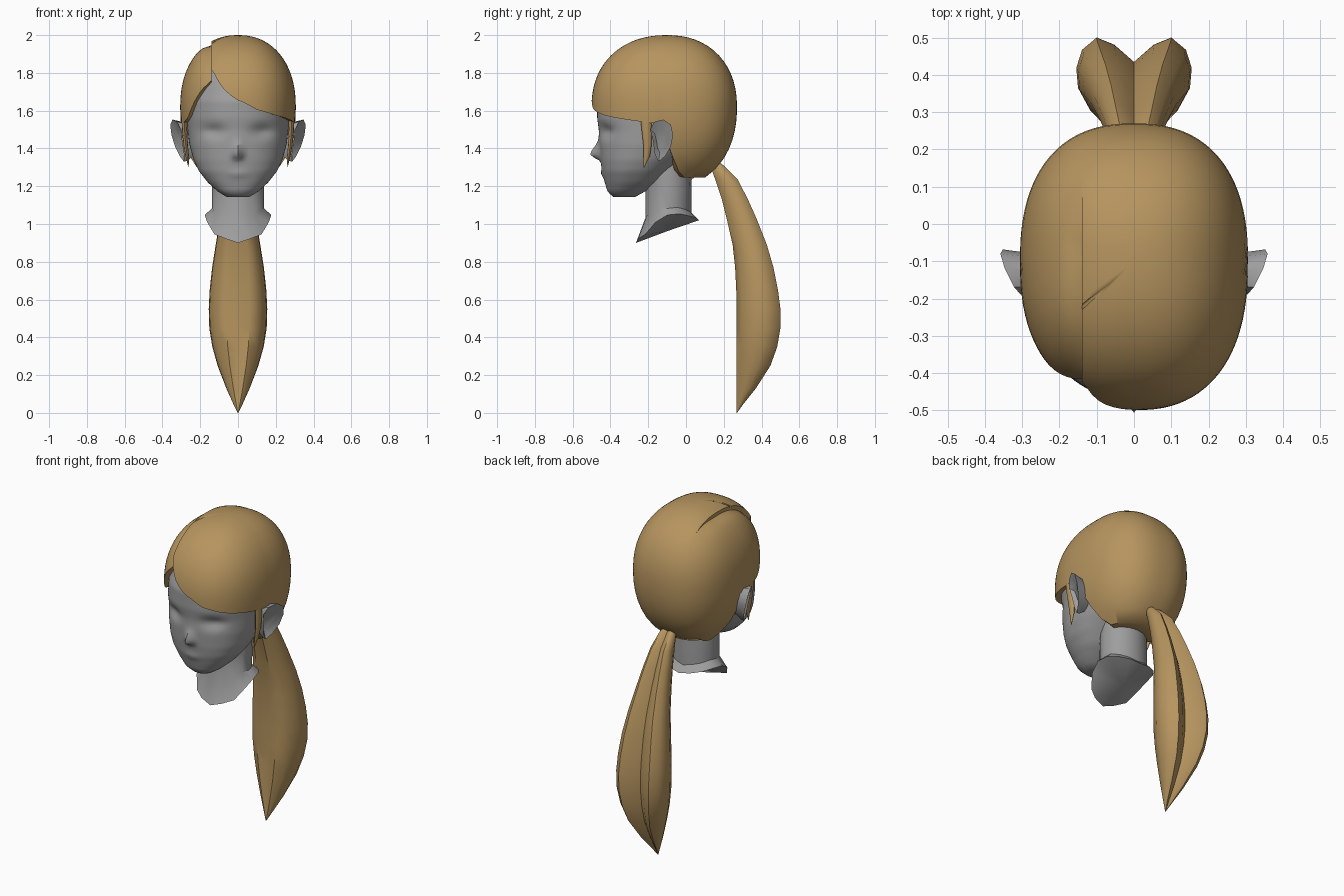
import bpy, bmesh, math
from math import sin, cos, pi, exp
from mathutils import Vector

if "Cube" in bpy.data.objects:
    bpy.data.objects.remove(bpy.data.objects["Cube"])


def material(name, rgb):
    m = bpy.data.materials.new(name)
    m.diffuse_color = (*rgb, 1)
    m.use_nodes = True
    m.node_tree.nodes["Principled BSDF"].inputs["Base Color"].default_value = m.diffuse_color
    return m


SKIN = material("grey skin", (0.34, 0.34, 0.34))
HAIR = material("golden brown hair", (0.47, 0.30, 0.115))


def finish(bm, name, mat, angle=45):
    bmesh.ops.recalc_face_normals(bm, faces=bm.faces[:])
    me = bpy.data.meshes.new(name)
    bm.to_mesh(me)
    bm.free()
    me.materials.append(mat)
    ob = bpy.data.objects.new(name, me)
    bpy.context.collection.objects.link(ob)
    bpy.ops.object.select_all(action='DESELECT')
    ob.select_set(True)
    bpy.context.view_layer.objects.active = ob
    bpy.ops.object.shade_smooth_by_angle(angle=math.radians(angle))
    return ob


def skin_rings(rings, start=True, end=True):
    """Bridge closed rings of points, optionally capping the ends."""
    bm = bmesh.new()
    vs = [[bm.verts.new(p) for p in r] for r in rings]
    n = len(vs[0])
    for a, b in zip(vs, vs[1:]):
        for i in range(n):
            j = (i + 1) % n
            bm.faces.new((a[i], a[j], b[j], b[i]))
    if start:
        bm.faces.new(vs[0])
    if end:
        bm.faces.new(vs[-1])
    return bm


def lookup(table, x):
    """Linear interpolation of rows (key, values...) sorted by key."""
    if x <= table[0][0]:
        return table[0][1:]
    for a, b in zip(table, table[1:]):
        if x <= b[0]:
            f = (x - a[0]) / (b[0] - a[0])
            return [p + (q - p) * f for p, q in zip(a[1:], b[1:])]
    return table[-1][1:]


def spow(v, e):
    return math.copysign(abs(v) ** e, v)


# Head: (height, half width, front y, back y), with nose and eye sockets pushed in
HEAD = [(1.143, .06, -.385, -.27), (1.17, .105, -.415, -.22), (1.22, .16, -.43, -.14),
        (1.28, .207, -.445, -.08), (1.34, .235, -.453, -.01), (1.42, .257, -.458, .08),
        (1.50, .267, -.462, .15), (1.56, .272, -.470, .18), (1.65, .268, -.470, .2),
        (1.75, .235, -.43, .2), (1.85, .18, -.34, .14), (1.92, .08, -.22, .02)]
rings = []
for k in range(53):
    z = 1.143 + k * .777 / 52
    w, f, b = lookup(HEAD, z)
    ring = []
    for i in range(96):
        a = 2 * pi * i / 96
        x = w * spow(sin(a), .9)
        y = (f + b) / 2 - (b - f) / 2 * spow(cos(a), .9)
        if cos(a) > 0:
            sz = .055 if z > 1.365 else .02
            y -= .052 * exp(-(x / .024) ** 2 - ((z - 1.365) / sz) ** 2)
            y += .026 * exp(-((abs(x) - .13) / .06) ** 2 - ((z - 1.49) / .035) ** 2)
            y -= .008 * exp(-(x / .05) ** 2 - ((z - 1.265) / .018) ** 2)
        ring.append((x, y, z))
    rings.append(ring)
finish(skin_rings(rings), "head", SKIN)

# Neck with a flared, slanted bottom edge
RIM = [(0, .90), (45, .945), (75, 1.03), (100, 1.06), (180, 1.02)]
rings = [[], [], [], []]
for i in range(16):
    a = 2 * pi * i / 16
    c, s = cos(a), sin(a)
    z = lookup(RIM, math.degrees(math.acos(max(-1, min(1, c)))))[0]
    rings[0].append((.125 * s, -.09 - .11 * c, 1.42))
    rings[1].append((.138 * s, -.092 - .122 * c, 1.2))
    rings[2].append((.137 * s, -.092 - .122 * c, z + .035 + .1 * max(0, c)))
    rings[3].append((.176 * s, -.098 - .167 * c, z))
bm = skin_rings(rings, end=False)
bm.verts.ensure_lookup_table()
rim = bm.verts[-16:]
mid = bm.verts.new((0, -.1, .962))
for i in range(16):
    bm.faces.new((rim[i], rim[(i + 1) % 16], mid))
finish(bm, "neck", SKIN, 35)

# Ears: rim flares outward to the back and top, with a hollow in the middle
EAR = [(-.19, 1.50), (-.17, 1.54), (-.12, 1.553), (-.08, 1.525), (-.068, 1.47),
       (-.08, 1.41), (-.11, 1.36), (-.145, 1.33), (-.165, 1.37), (-.175, 1.44)]
for side, name in ((1, "ear_right"), (-1, "ear_left")):
    rings = [[], [], [], []]
    for y, z in EAR:
        x = .322 + .45 * (y + .12) + .22 * (z - 1.44)
        for r, sc, px in ((0, .75, .235), (1, .95, x - .02), (2, 1, x), (3, .6, x - .018)):
            rings[r].append((side * px, -.13 + (y + .13) * sc, 1.45 + (z - 1.45) * sc))
    finish(skin_rings(rings), name, SKIN)

# Hair cap: a dome whose lower edge height depends on the angle from the front
BEHIND = [(87, 1.53), (92, 1.37), (100, 1.28), (112, 1.245), (180, 1.245)]
FRINGE = [(-60, 1.95), (-23, 1.80), (-12, 1.72), (0, 1.655), (15, 1.605), (37, 1.575),
          (70, 1.545)] + BEHIND
FLAP = [(0, 1.88), (23, 1.80), (35, 1.72), (48, 1.63), (58, 1.56), (70, 1.537)] + BEHIND
PART_X = -.14


def hair_half(name, left):
    rings = [[] for _ in range(24)]
    for i in range(96):
        deg = i * 3.75 - 180
        a = math.radians(deg)
        if left:
            edge = lookup(FLAP, abs(deg))[0]
        else:
            edge = lookup(FRINGE, deg if deg > -60 else max(-deg, 87))[0]
        depth = (.37 if cos(a) < 0 else .4 * (.93 if left else 1))
        for k in range(23):
            v = (k + .3) / 22.3
            z = 2 - (2 - edge) * (1 - cos(v * pi / 2)) ** .95
            t = (z - 1.62) / (.38 if z > 1.62 else .43)
            r = max(0, 1 - abs(t) ** 2.2) ** (1 / 2.2)
            x = .306 * r * spow(sin(a), .833)
            y = -.1 - depth * r * spow(cos(a), .833)
            if left:  # shallow groove beside the parting
                z -= .022 * exp(-((x - PART_X) / .04) ** 2) * max(0, min(1, (.1 - y) / .15))
            rings[k].append((x, y, z))
        tuck = .6 if abs(deg) > 95 else .84
        rings[23].append((x * tuck, -.1 + (y + .1) * tuck, z + .01))
    bm = skin_rings(rings, end=False)
    geom = bm.verts[:] + bm.edges[:] + bm.faces[:]
    bmesh.ops.bisect_plane(bm, geom=geom, dist=1e-5, plane_co=(PART_X, 0, 0),
                           plane_no=(1, 0, 0), clear_inner=not left, clear_outer=left)
    # Turn the parting edge inward so it looks solid
    cut = [e for e in bm.edges if e.is_boundary
           and all(abs(v.co.x - PART_X) < 1e-3 for v in e.verts)]
    new = bmesh.ops.extrude_edge_only(bm, edges=cut)["geom"]
    centre = Vector((PART_X, -.1, 1.62))
    for v in new:
        if isinstance(v, bmesh.types.BMVert):
            v.co = centre + (v.co - centre) * .88
    finish(bm, name, HAIR, 50)


hair_half("hair_main", False)
hair_half("hair_side_flap", True)

# Sideburns: thin tapering locks in front of the ears
LOCK = [(.283, -.213, 1.58, .016, .03), (.283, -.208, 1.50, .014, .027),
        (.277, -.204, 1.42, .012, .022), (.269, -.208, 1.36, .009, .017),
        (.262, -.222, 1.30, .001, .002)]
for side, name in ((1, "sideburn_right"), (-1, "sideburn_left")):
    rings = [[(side * (x + rx * cos(i * pi / 4)), y + ry * sin(i * pi / 4), z)
              for i in range(8)] for x, y, z, rx, ry in LOCK]
    finish(skin_rings(rings), name, HAIR)

# Ponytail: two-lobed section swept along (height, half width, front y, back y)
TAIL = [(1.337, .022, .13, .16), (1.31, .045, .128, .20), (1.235, .062, .155, .274),
        (1.13, .08, .19, .328), (1.03, .095, .215, .373), (.89, .118, .247, .428),
        (.77, .137, .26, .463), (.65, .150, .266, .487), (.55, .155, .268, .50),
        (.45, .152, .268, .50), (.35, .136, .268, .483), (.25, .108, .268, .447),
        (.13, .062, .268, .37), (.05, .026, .268, .306), (0, .002, .266, .27)]
HALF = [(.4, 0), (.75, .15), (.97, .42), (1, .65), (.9, .86), (.65, 1), (.35, .92)]
SECTION = ([(0, .08)] + HALF + [(0, .72)] + [(-x, y) for x, y in reversed(HALF)])
rings = [[(w * u, f + (b - f) * v, z) for u, v in SECTION] for z, w, f, b in TAIL]
finish(skin_rings(rings), "ponytail", HAIR, 50)
